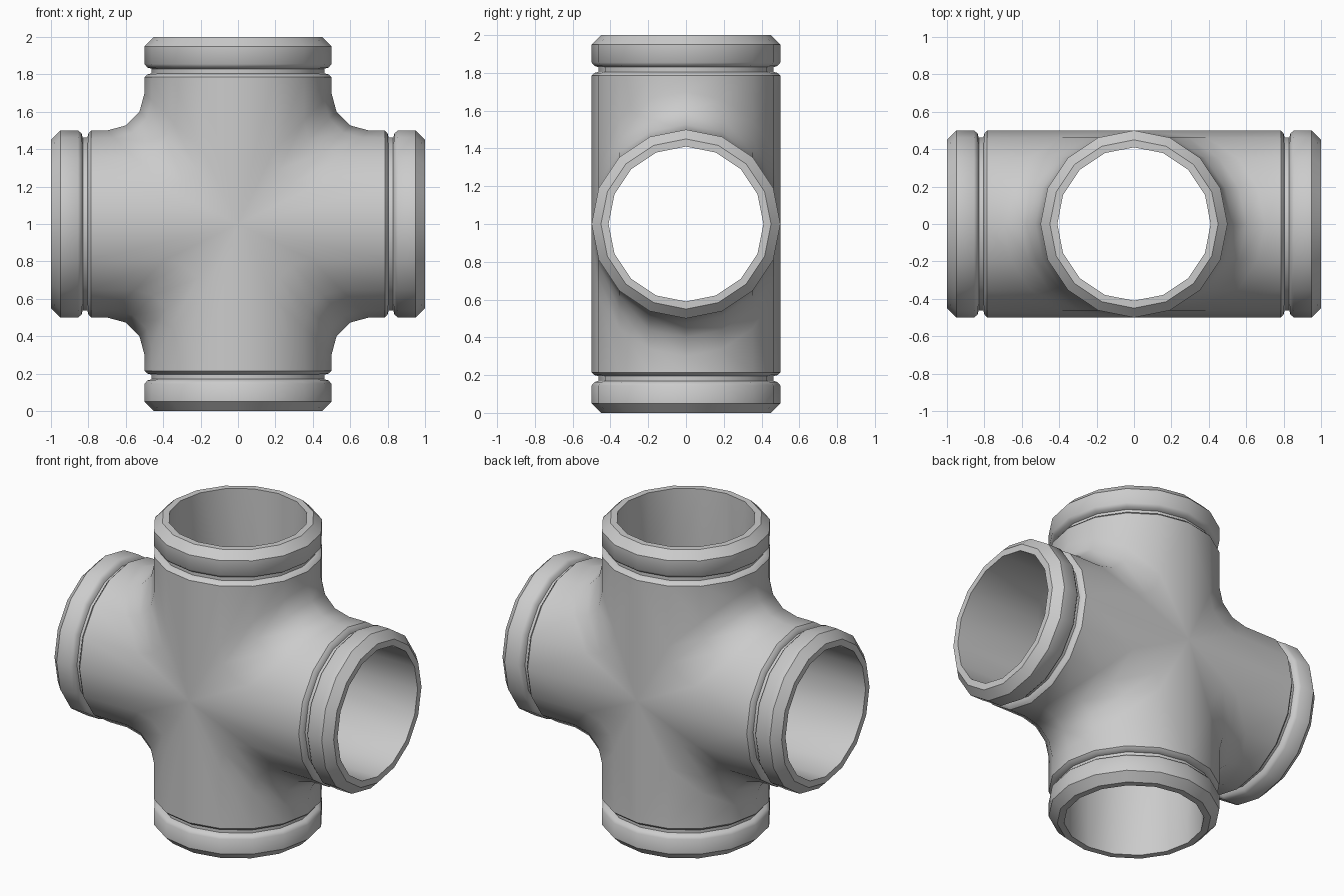
import bpy, bmesh
from math import sin, cos, pi, radians
from mathutils import Matrix, Vector

if "Cube" in bpy.data.objects:
    bpy.data.objects.remove(bpy.data.objects["Cube"])

SIDES = 16
OUTER, INNER, FILLET = 0.5, 0.41, 0.2

# end collar profile: (distance from centre, radius), outside to inside
COLLAR = [(0.785, 0.5), (0.80, 0.485), (0.805, 0.463), (0.83, 0.463),
          (0.837, 0.485), (0.855, 0.5), (0.95, 0.5), (1.0, 0.45), (1.0, INNER)]


def fillet_points(radius, phi, steps):
    """Rounded corner where two crossing pipes meet, from the arm inwards."""
    c = radius * cos(phi)
    y = radius * sin(phi)
    if c < 1e-4:
        return [Vector((0, y, 0))] * len(steps)
    m = c + FILLET
    return [Vector((m - FILLET * sin(radians(t)), y, m - FILLET * cos(radians(t))))
            for t in steps]


def column(phi, steps):
    """One lengthwise strip line: outer wall, collar, then inner wall."""
    pts = fillet_points(OUTER, phi, steps)[::-1]
    pts += [Vector((x, r * sin(phi), r * cos(phi))) for x, r in COLLAR]
    return pts + fillet_points(INNER, phi, steps)


bm = bmesh.new()
# four arms in the x-z plane; each arm owns the middle facet of one fillet
for arm in range(4):
    turn = Matrix.Translation((0, 0, 1)) @ Matrix.Rotation(-arm * pi / 2, 4, 'Y')
    for side, steps in ((1, (0, 30, 60)), (-1, (0, 30))):
        columns = []
        for i in range(SIDES // 2 + 1):
            phi = -pi / 2 + i * 2 * pi / SIDES
            columns.append([bm.verts.new(turn @ Vector((p.x, p.y, p.z * side)))
                            for p in column(phi, steps)])
        for a, b in zip(columns, columns[1:]):
            for j in range(len(a) - 1):
                bm.faces.new((a[j], a[j + 1], b[j + 1], b[j]))
bmesh.ops.remove_doubles(bm, verts=bm.verts, dist=0.0005)
bmesh.ops.recalc_face_normals(bm, faces=bm.faces)

mesh = bpy.data.meshes.new("pipe_cross")
bm.to_mesh(mesh)
bm.free()
pipe = bpy.data.objects.new("pipe_cross", mesh)
bpy.context.collection.objects.link(pipe)
bpy.context.view_layer.objects.active = pipe
pipe.select_set(True)
bpy.ops.object.shade_smooth_by_angle(angle=radians(40))
